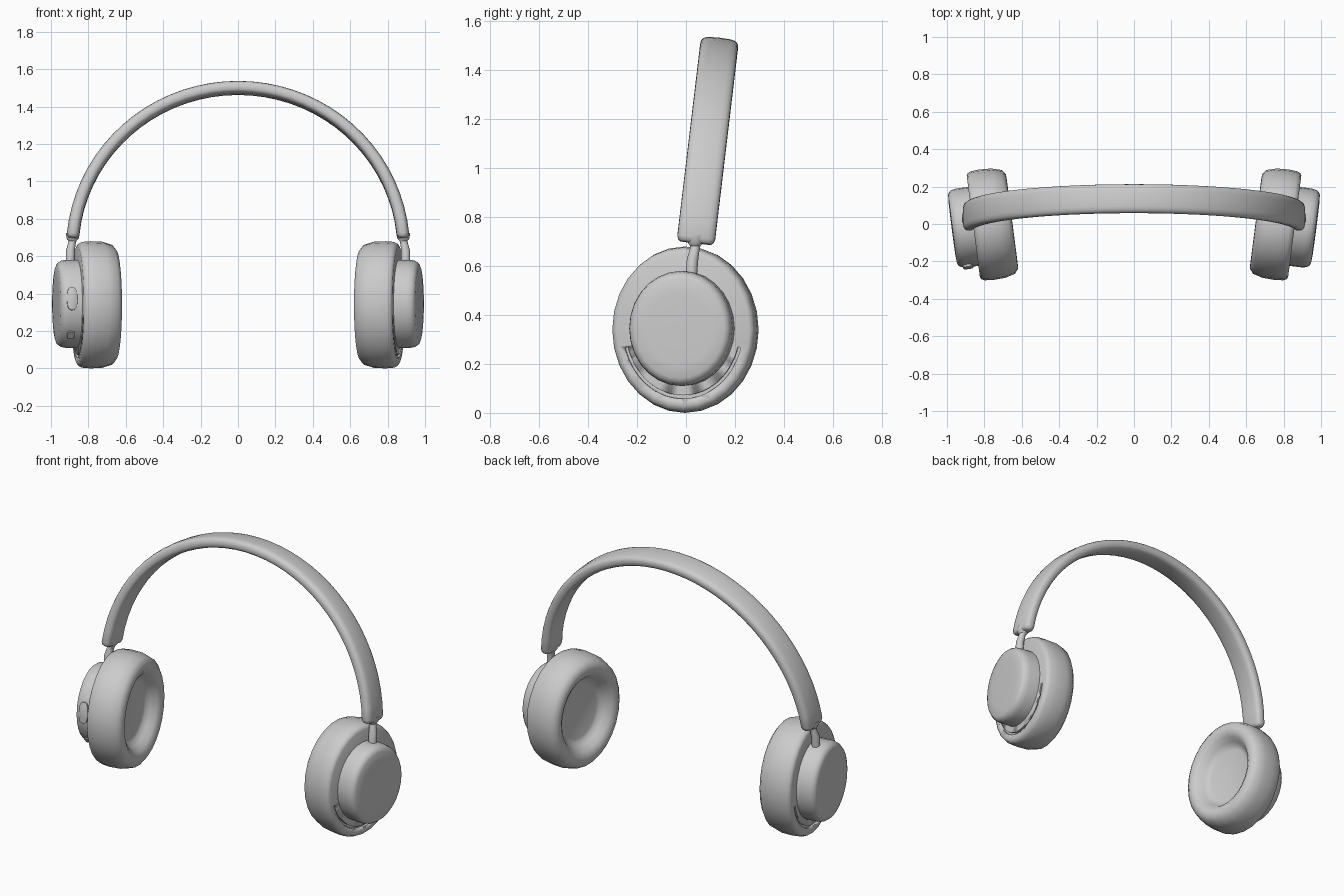
import bpy, bmesh
from math import sin, cos, pi, radians, atan2, sqrt
from mathutils import Matrix, Vector

if "Cube" in bpy.data.objects:
    bpy.data.objects.remove(bpy.data.objects["Cube"])


def loft(name, rings, matrix=Matrix(), angle=40):
    """Skin a list of equal-length point rings, cap both ends."""
    bm = bmesh.new()
    vs = [[bm.verts.new(matrix @ Vector(p)) for p in r] for r in rings]
    n = len(rings[0])
    for a, b in zip(vs, vs[1:]):
        for i in range(n):
            j = (i + 1) % n
            bm.faces.new((a[i], a[j], b[j], b[i]))
    bm.faces.new(vs[0])
    bm.faces.new(vs[-1])
    bmesh.ops.recalc_face_normals(bm, faces=bm.faces)
    me = bpy.data.meshes.new(name)
    bm.to_mesh(me)
    bm.free()
    me.shade_smooth()
    me.set_sharp_from_angle(angle=radians(angle))
    ob = bpy.data.objects.new(name, me)
    bpy.context.collection.objects.link(ob)
    return ob


def lathe(name, profile, squash, matrix, n=28):
    """Elliptical lathe around local x; profile = (x, radius)."""
    rings = [[(x, r * squash * sin(2 * pi * i / n), r * cos(2 * pi * i / n))
              for i in range(n)] for x, r in profile]
    return loft(name, rings, matrix)


def spow(v, e):
    return abs(v) ** e * (1 if v >= 0 else -1)


# Headband: rounded flat section swept along an arch, leaning back
def band_ring(a, k, extra=0):
    ring = []
    for i in range(20):
        t = 2 * pi * i / 20
        d = 0.034 * k * spow(sin(t), 0.75)
        y = 0.078 * (1 - (1 - k) * 0.45) * spow(cos(t), 0.5)
        ring.append(((0.886 + d) * cos(a), y, 0.63 + (0.875 + d) * sin(a)))
    return ring


lo = radians(4.2)
ends = [(lo, 0.6), (lo + 0.008, 0.85), (lo + 0.025, 1.0)]
steps = ends + [(lo + 0.025 + (pi - 2 * lo - 0.05) * i / 36, 1.0) for i in range(1, 36)]
steps += [(pi - a, k) for a, k in reversed(ends)]
lean = (Matrix.Translation((0, 0.04, 0.70)) @ Matrix.Rotation(radians(-6.8), 4, 'X')
        @ Matrix.Translation((0, 0, -0.70)))
loft("headband", [band_ring(a, k) for a, k in steps], lean)

CUSHION = [(-0.035, 0.165), (-0.042, 0.185), (-0.062, 0.205), (-0.092, 0.228),
           (-0.110, 0.258), (-0.108, 0.292), (-0.088, 0.320), (-0.035, 0.337),
           (0.03, 0.340), (0.075, 0.336), (0.093, 0.327), (0.1, 0.312), (0.1, 0.1)]
CAP = [(0.09, 0.2), (0.09, 0.235), (0.165, 0.235), (0.190, 0.230), (0.205, 0.219),
       (0.212, 0.203), (0.215, 0.15), (0.216, 0.06)]
STEM = [(0.884, 0.042, 0.725, 0.036), (0.884, 0.040, 0.695, 0.033),
        (0.885, 0.038, 0.682, 0.021), (0.890, 0.034, 0.66, 0.021),
        (0.896, 0.027, 0.63, 0.024), (0.897, 0.020, 0.54, 0.024)]

for side, s in (("right", 1), ("left", -1)):
    mirror = Matrix.Diagonal((s, 1, 1, 1))
    cup = (mirror @ Matrix.Translation((0.76, 0, 0.34))
           @ Matrix.Rotation(radians(-7.4), 4, 'Z'))

    # Ear cushion with dished inner face
    cushion = lathe(side + "_ear_cushion", CUSHION, 0.875, cup)

    # Curved slot cut into the outer face of the cushion
    arc = []
    for i in range(29):
        a = radians(195 + 150 * i / 28)
        arc.append([(x, 0.875 * r * cos(a), r * sin(a))
                    for x, r in ((0.085, 0.268), (0.12, 0.268), (0.12, 0.282), (0.085, 0.282))])
    cutter = loft(side + "_slot_cutter", arc, cup)
    cutter.hide_render = True
    cutter.hide_viewport = True
    mod = cushion.modifiers.new("slot", 'BOOLEAN')
    mod.operation = 'DIFFERENCE'
    mod.solver = 'EXACT'
    mod.object = cutter

    # Outer housing cap
    lathe(side + "_housing", CAP, 0.905, cup @ Matrix.Translation((0, 0, 0.005)))

    # Stem joining housing and headband
    loft(side + "_stem", [[(x + r * cos(2 * pi * i / 14), y + r * sin(2 * pi * i / 14), z)
                           for i in range(14)] for x, y, z, r in STEM], mirror)

    # Controls on the front rim of the left housing only
    if s < 0:
        for name, z, hw, hh, power in (("control_button", 0.028, 0.028, 0.062, 0.75),
                                       ("charging_port", -0.165, 0.02, 0.024, 0.3)):
            y = -0.2127 * sqrt(1 - (z / 0.235) ** 2)
            tilt = atan2(z / 0.235 ** 2, -y / 0.2127 ** 2)
            place = (cup @ Matrix.Translation((0.155, y, z + 0.005))
                     @ Matrix.Rotation(-tilt, 4, 'X'))
            rings = [[(k * hw * spow(cos(2 * pi * i / 20), power), d,
                       k * hh * spow(sin(2 * pi * i / 20), power)) for i in range(20)]
                     for d, k in ((0.02, 1), (-0.004, 1), (-0.006, 0.92))]
            loft(name, rings, place)
